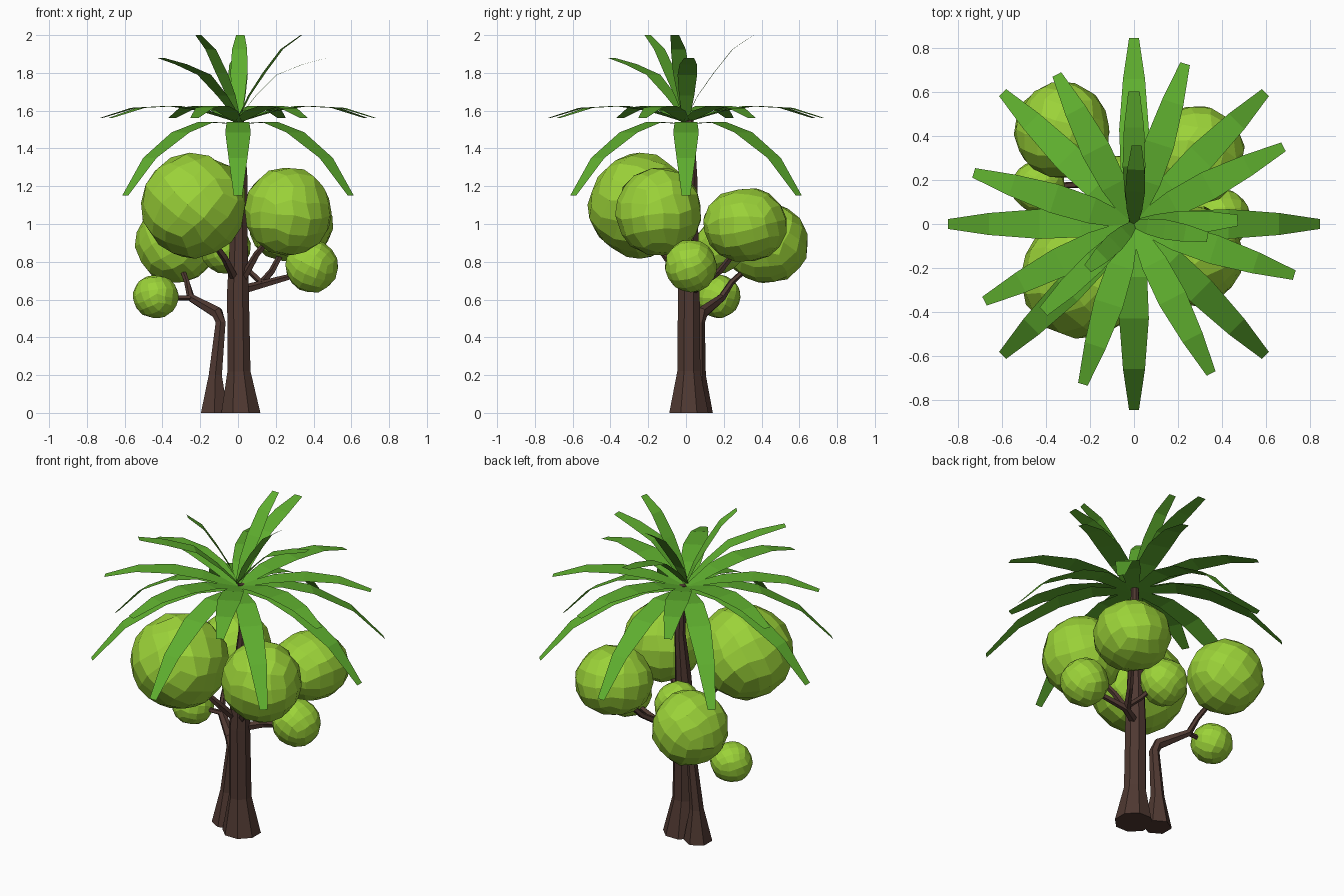
import bpy, bmesh, math, random
from mathutils import Vector, Euler

if "Cube" in bpy.data.objects:
    bpy.data.objects.remove(bpy.data.objects["Cube"])

random.seed(4)


def material(name, rgb):
    m = bpy.data.materials.new(name)
    m.diffuse_color = (*rgb, 1)
    m.use_nodes = True
    m.node_tree.nodes["Principled BSDF"].inputs["Base Color"].default_value = m.diffuse_color
    return m


BARK = material("brown bark", (0.078, 0.040, 0.031))
LEAF = material("leaf green", (0.115, 0.43, 0.028))
BUSH = material("lime foliage", (0.33, 0.65, 0.04))


def finish(bm, name, mat):
    me = bpy.data.meshes.new(name)
    bm.to_mesh(me)
    bm.free()
    me.materials.append(mat)
    ob = bpy.data.objects.new(name, me)
    bpy.context.collection.objects.link(ob)
    return ob


def limb(name, path, sides):
    """Tapered faceted tube through (x, y, z, radius) points."""
    bm = bmesh.new()
    pts = [Vector(p[:3]) for p in path]
    rings = []
    for i, p in enumerate(pts):
        d = (pts[min(i + 1, len(pts) - 1)] - pts[max(i - 1, 0)]).normalized()
        if p.z == 0:
            d = Vector((0, 0, 1))
        u = Vector((0, 1, 0)).cross(d)
        if u.length < 0.2:
            u = Vector((1, 0, 0)).cross(d)
        u.normalize()
        v = d.cross(u)
        ring = []
        for k in range(sides):
            a = 2 * math.pi * (k + 0.5) / sides
            ring.append(bm.verts.new(p + path[i][3] * (u * math.cos(a) + v * math.sin(a))))
        rings.append(ring)
    for a, b in zip(rings, rings[1:]):
        for k in range(sides):
            n = (k + 1) % sides
            bm.faces.new((a[k], a[n], b[n], b[k]))
    bm.faces.new(rings[0][::-1])
    bm.faces.new(rings[-1])
    return finish(bm, name, BARK)


def clump(name, centre, size):
    """Low-poly ball of mostly four-sided facets, slightly irregular."""
    bm = bmesh.new()
    bmesh.ops.create_cube(bm, size=2)
    bmesh.ops.subdivide_edges(bm, edges=bm.edges[:], cuts=3, use_grid_fill=True)
    rot = Euler([random.uniform(0, 3) for _ in range(3)]).to_matrix()
    for v in bm.verts:
        n = Vector([math.tan(c * math.pi / 4) for c in v.co]).normalized()
        jitter = Vector([random.uniform(-0.05, 0.05) for _ in range(3)])
        n = rot @ (n + jitter).normalized() * random.uniform(0.98, 1.03)
        v.co = Vector(centre) + Vector([n[i] * size[i] for i in range(3)])
    return finish(bm, name, BUSH)


def frond(name, angle, profile, widths):
    """Flat curved leaf blade: profile of (distance, height) turned to an angle."""
    bm = bmesh.new()
    c, s = math.cos(angle), math.sin(angle)
    rows = []
    for (r, z), w in zip(profile, widths):
        rows.append([bm.verts.new((r * c - t * w / 2 * s, r * s + t * w / 2 * c, z))
                     for t in (-1, 1)])
    for a, b in zip(rows, rows[1:]):
        bm.faces.new((a[0], b[0], b[1], a[1]))
    return finish(bm, name, LEAF)


# Trunks
limb("main_trunk", [(0.015, 0.015, 0, 0.112), (0.005, 0.015, 0.22, 0.066),
                    (0.0, 0.015, 0.65, 0.062), (0.005, 0.02, 0.98, 0.048),
                    (0.02, 0.03, 1.25, 0.032), (0.01, 0.02, 1.55, 0.022)], 8)
limb("side_trunk", [(-0.125, 0.06, 0, 0.082), (-0.12, 0.065, 0.2, 0.040),
                    (-0.092, 0.07, 0.48, 0.030), (-0.11, 0.085, 0.53, 0.034),
                    (-0.25, 0.19, 0.61, 0.022), (-0.27, 0.24, 0.69, 0.016),
                    (-0.31, 0.36, 0.80, 0.014)], 6)

# Branches
branches = {
    "left_twig": [(-0.24, 0.18, 0.61, 0.016), (-0.42, 0.17, 0.61, 0.012)],
    "right_branch": [(0.02, 0.03, 0.65, 0.026), (0.13, 0.08, 0.68, 0.022),
                     (0.33, 0.04, 0.735, 0.014)],
    "back_right_branch": [(0.12, 0.08, 0.68, 0.020), (0.18, 0.18, 0.75, 0.018),
                          (0.26, 0.30, 0.90, 0.014)],
    "back_branch": [(0.13, 0.09, 0.685, 0.016), (0.05, 0.12, 0.76, 0.016),
                    (-0.05, 0.17, 0.88, 0.012)],
    "front_right_branch": [(0.02, 0.0, 0.70, 0.024), (0.10, -0.05, 0.84, 0.018),
                           (0.22, -0.12, 0.98, 0.014)],
    "front_left_branch": [(-0.01, 0.0, 0.70, 0.024), (-0.07, -0.10, 0.82, 0.020),
                          (-0.20, -0.22, 1.0, 0.014)],
}
for name, path in branches.items():
    limb(name, path, 5)

# Round foliage
for name, centre, size in [
    ("front_left_foliage", (-0.235, -0.242, 1.098), (0.28, 0.275, 0.275)),
    ("front_right_foliage", (0.265, -0.145, 1.065), (0.23, 0.228, 0.235)),
    ("back_left_foliage", (-0.325, 0.425, 0.90), (0.217, 0.222, 0.215)),
    ("back_right_foliage", (0.28, 0.315, 0.995), (0.222, 0.225, 0.197)),
    ("right_small_foliage", (0.39, 0.025, 0.777), (0.14, 0.138, 0.14)),
    ("left_small_foliage", (-0.435, 0.17, 0.617), (0.122, 0.12, 0.115)),
    ("middle_small_foliage", (-0.07, 0.18, 0.88), (0.135, 0.135, 0.14)),
]:
    clump(name, centre, size)

# Crown: drooping ring, then level ring
droop = [(0.0, 1.53), (0.24, 1.54), (0.43, 1.485), (0.66, 1.35), (0.845, 1.15)]
level = [(0.0, 1.54), (0.2, 1.60), (0.38, 1.625), (0.58, 1.615), (0.765, 1.56)]
wide = [0.05, 0.12, 0.135, 0.10, 0.045]
for i in range(8):
    frond(f"drooping_frond_{i}", math.radians(45 * i), droop, wide)
    frond(f"level_frond_{i}", math.radians(27.3 + 45 * i), level, wide)

# Upright fronds: three tall ones and three leaning ones
tall = [(0.0, 1.56), (0.06, 1.68), (0.14, 1.80), (0.235, 1.925), (0.34, 2.0)]
lean = [(0.0, 1.56), (0.12, 1.68), (0.256, 1.79), (0.43, 1.845), (0.59, 1.88)]
slim = [0.035, 0.07, 0.09, 0.08, 0.045]
for i, (a, k) in enumerate([(-10, 1.0), (88, 1.05), (224, 0.86)]):
    frond(f"tall_frond_{i}", math.radians(a), [(r * k, z) for r, z in tall], slim)
for i, (a, k) in enumerate([(2, 0.8), (90, 1.02), (224, 0.97)]):
    frond(f"leaning_frond_{i}", math.radians(a), [(r * k, z) for r, z in lean],
          [w * 1.15 for w in slim])
